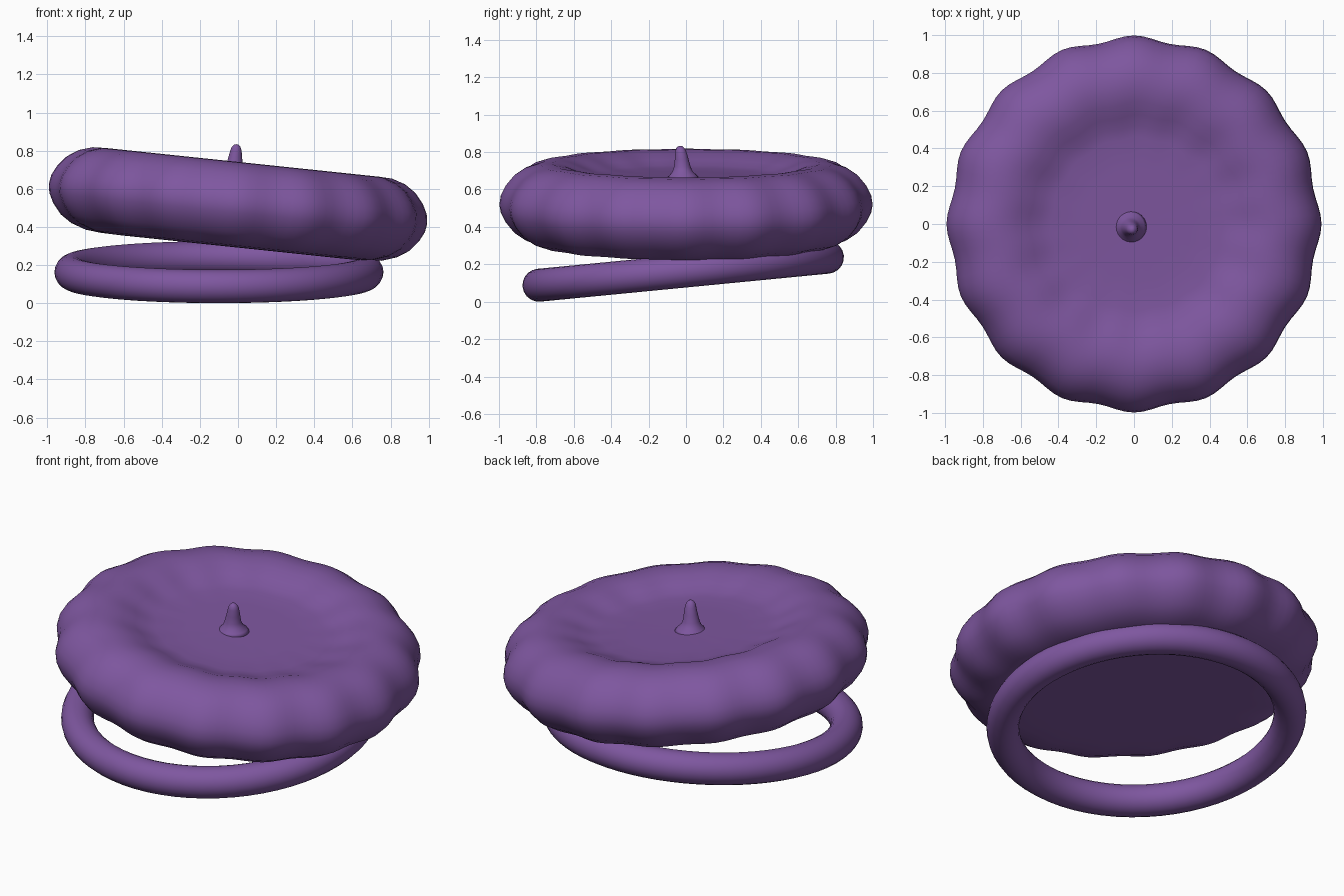
import bpy, bmesh, math

if "Cube" in bpy.data.objects:
    bpy.data.objects.remove(bpy.data.objects["Cube"])

mat = bpy.data.materials.new("purple_felt")
mat.diffuse_color = (0.21, 0.095, 0.35, 1)
mat.use_nodes = True
mat.node_tree.nodes["Principled BSDF"].inputs["Base Color"].default_value = mat.diffuse_color


def lathe(name, profile, segments, scallop=0.0):
    """Revolve (radius, z, x_shift, y_shift) points; first and last are poles."""
    bm = bmesh.new()
    rings = []
    for r, z, sx, sy in profile:
        if r == 0:
            rings.append([bm.verts.new((sx, sy, z))])
            continue
        ring = []
        for i in range(segments):
            a = 2 * math.pi * i / segments
            k = r * (1 - scallop * (1 - math.cos(16 * a)) / 2)
            ring.append(bm.verts.new((k * math.cos(a) + sx, k * math.sin(a) + sy, z)))
        rings.append(ring)
    for lo, hi in zip(rings, rings[1:]):
        for i in range(segments):
            j = (i + 1) % segments
            if len(lo) == 1:
                bm.faces.new((lo[0], hi[i], hi[j]))
            elif len(hi) == 1:
                bm.faces.new((lo[i], lo[j], hi[0]))
            else:
                bm.faces.new((lo[i], lo[j], hi[j], hi[i]))
    bmesh.ops.recalc_face_normals(bm, faces=bm.faces)
    me = bpy.data.meshes.new(name)
    bm.to_mesh(me)
    bm.free()
    me.shade_smooth()
    me.materials.append(mat)
    ob = bpy.data.objects.new(name, me)
    bpy.context.collection.objects.link(ob)
    return ob


# Puffy crown: padded rim, dished top, flat underside, tipped to one side
crown_profile = [
    (0, -0.225), (0.3, -0.225), (0.6, -0.227), (0.7, -0.225), (0.78, -0.217),
    (0.86, -0.19), (0.92, -0.15), (0.965, -0.095), (0.99, -0.045), (0.998, 0),
    (0.99, 0.05), (0.965, 0.1), (0.92, 0.155), (0.86, 0.195), (0.79, 0.217),
    (0.72, 0.22), (0.65, 0.207), (0.58, 0.18), (0.52, 0.157), (0.46, 0.147),
    (0.3, 0.145), (0, 0.145)]
crown = lathe("crown", [(r, z, 0, 0) for r, z in crown_profile], 128, 0.026)
crown.location = (0, 0, 0.52)
crown.rotation_euler = (0, math.atan(0.105), 0)

# Small leaning nub in the middle of the top
lathe("nub", [
    (0, 0.64, -0.02, -0.02), (0.09, 0.655, -0.02, -0.015), (0.075, 0.675, -0.02, -0.015),
    (0.055, 0.695, -0.02, -0.018), (0.045, 0.72, -0.02, -0.02), (0.037, 0.76, -0.015, -0.023),
    (0.03, 0.8, -0.011, -0.027), (0.023, 0.82, -0.01, -0.03), (0.012, 0.831, -0.01, -0.03),
    (0, 0.834, -0.01, -0.03)], 24)

# Head band: thin ring under the crown, tipped forward
bpy.ops.mesh.primitive_torus_add(
    major_radius=0.775, minor_radius=0.088, major_segments=64, minor_segments=20,
    location=(-0.1, -0.015, 0.163), rotation=(math.atan(0.097), 0, 0))
band = bpy.context.object
band.name = "head_band"
band.data.materials.append(mat)
band.data.shade_smooth()
